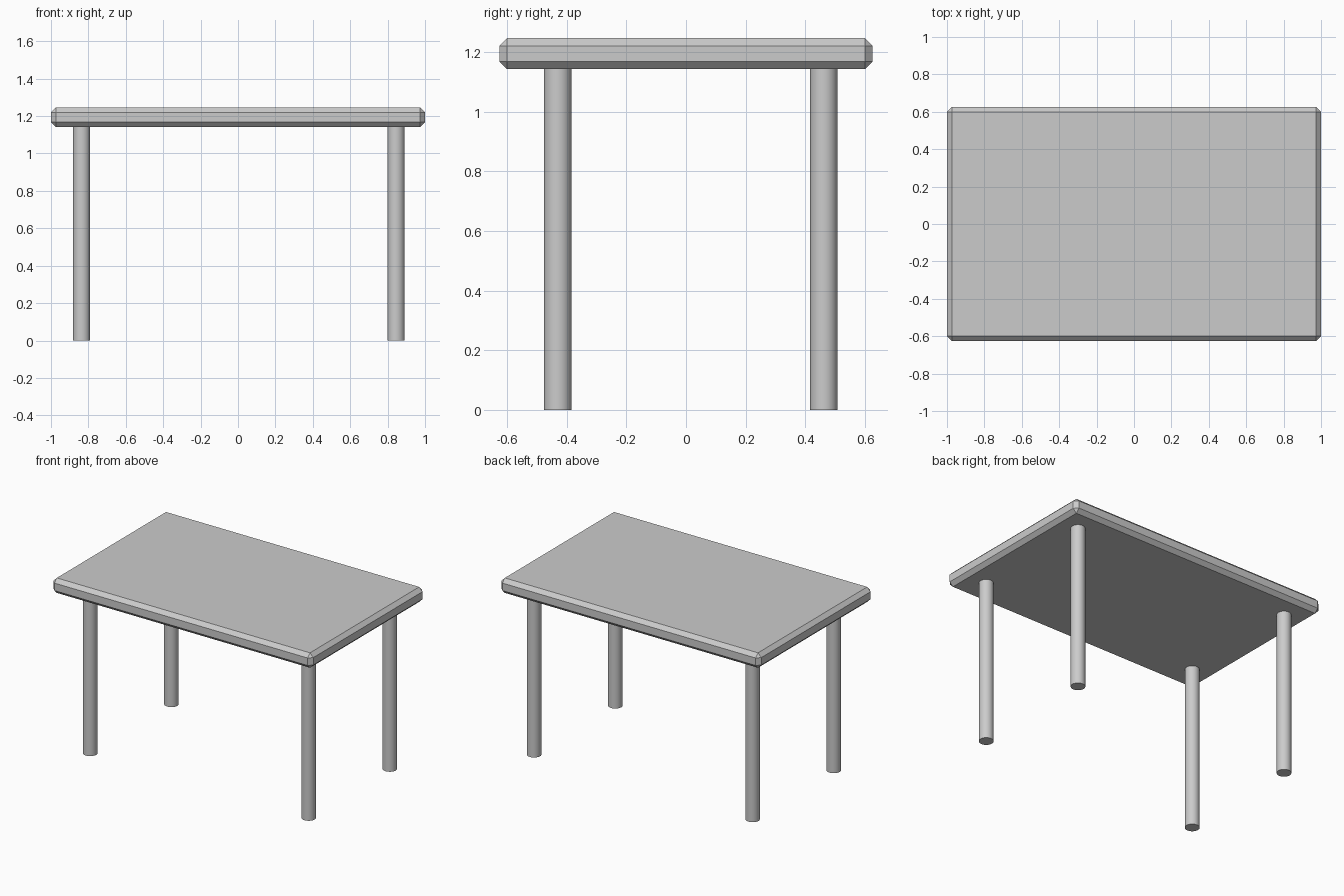
import bpy

if "Cube" in bpy.data.objects:
    bpy.data.objects.remove(bpy.data.objects["Cube"])

# Tabletop: slab with a single flat chamfer on every edge
bpy.ops.mesh.primitive_cube_add(size=1, location=(0, 0, 1.194))
top = bpy.context.object
top.name = "tabletop"
top.scale = (2.0, 1.252, 0.104)
bpy.ops.object.transform_apply(location=False, rotation=False, scale=True)
bevel = top.modifiers.new("edge_chamfer", 'BEVEL')
bevel.width = 0.026
bevel.segments = 1

# Legs: four round posts, set slightly off centre under the top
LEG_HEIGHT = 1.143
for side, x in (("left", -0.836), ("right", 0.845)):
    for end, y in (("front", -0.430), ("back", 0.462)):
        bpy.ops.mesh.primitive_cylinder_add(
            vertices=32, radius=0.046, depth=LEG_HEIGHT,
            location=(x, y, LEG_HEIGHT / 2))
        bpy.context.object.name = f"{end}_{side}_leg"
        bpy.ops.object.shade_smooth_by_angle()
